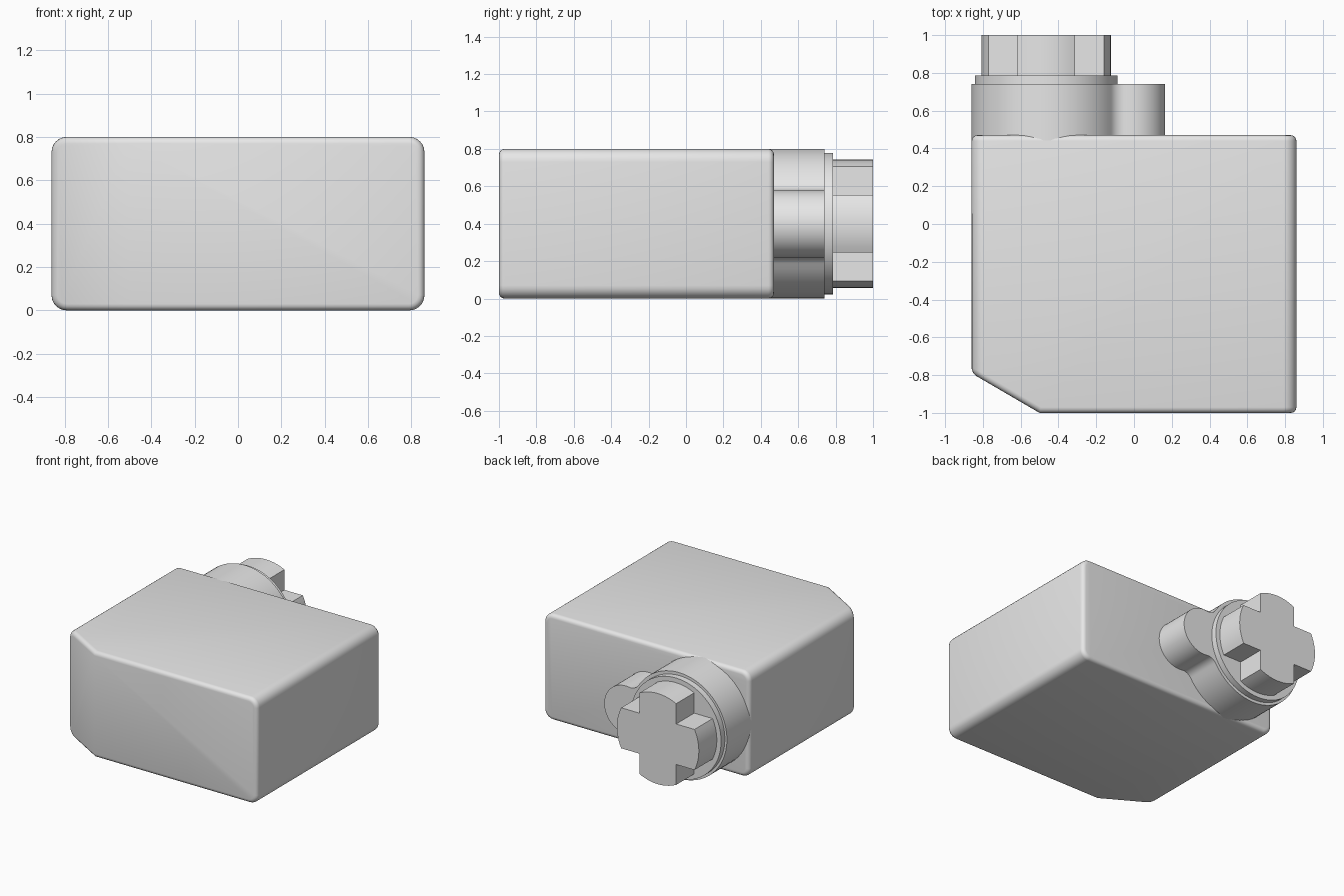
import bpy, bmesh
from math import sin, cos, pi, hypot, sqrt, atan2, asin, radians
from mathutils import Vector

cube = bpy.data.objects.get("Cube")
if cube:
    bpy.data.objects.remove(cube, do_unlink=True)

grey = bpy.data.materials.new("light_grey")
grey.use_nodes = True
grey.diffuse_color = (0.8, 0.8, 0.8, 1)
grey.node_tree.nodes["Principled BSDF"].inputs["Base Color"].default_value = (0.8, 0.8, 0.8, 1)


def arc(cx, cz, r, a0, a1, n):
    return [(cx + r * cos(a0 + (a1 - a0) * i / n), cz + r * sin(a0 + (a1 - a0) * i / n))
            for i in range(n + 1)]


def prism(outline, y0, y1):
    """Extrude an x-z outline along y."""
    bm = bmesh.new()
    face = bm.faces.new([bm.verts.new((x, y0, z)) for x, z in outline])
    moved = bmesh.ops.extrude_face_region(bm, geom=[face])["geom"]
    verts = [v for v in moved if isinstance(v, bmesh.types.BMVert)]
    bmesh.ops.translate(bm, verts=verts, vec=(0, y1 - y0, 0))
    bmesh.ops.recalc_face_normals(bm, faces=bm.faces)
    return bm


def finish(bm, name):
    bmesh.ops.recalc_face_normals(bm, faces=bm.faces)
    mesh = bpy.data.meshes.new(name)
    bm.to_mesh(mesh)
    bm.free()
    mesh.materials.append(grey)
    obj = bpy.data.objects.new(name, mesh)
    bpy.context.collection.objects.link(obj)
    bpy.ops.object.select_all(action="DESELECT")
    obj.select_set(True)
    bpy.context.view_layer.objects.active = obj
    bpy.ops.object.shade_smooth_by_angle(angle=radians(30))


# Housing: rounded box with one front corner cut off and softened rims
half_w, height, r = 0.86, 0.8, 0.07
corners = [(half_w - r, height - r), (r - half_w, height - r), (r - half_w, r), (half_w - r, r)]
outline = [p for i, (x, z) in enumerate(corners)
           for p in arc(x, z, r, i * pi / 2, (i + 1) * pi / 2, 6)]
bm = prism(outline, -1, 0.47)
cut = bmesh.ops.bisect_plane(bm, geom=bm.verts[:] + bm.edges[:] + bm.faces[:],
                             plane_co=(-0.5, -1, 0), plane_no=(-0.21, -0.36, 0), clear_outer=True)
rim = [e for e in cut["geom_cut"] if isinstance(e, bmesh.types.BMEdge)]
bmesh.ops.holes_fill(bm, edges=rim, sides=0)
bmesh.ops.recalc_face_normals(bm, faces=bm.faces)
sharp = [e for e in bm.edges if len(e.link_faces) == 2 and e.calc_face_angle() > radians(45)]
bmesh.ops.bevel(bm, geom=sharp, offset=0.03, segments=4, profile=0.5,
                affect="EDGES", clamp_overlap=True)
finish(bm, "housing")

# Gear boss: large and small rounds joined by concave fillets
cx, cz = -0.46, 0.4
big, small, fillet, gap = 0.4, 0.18, 0.08, 0.445
fx = (gap ** 2 + (big + fillet) ** 2 - (small + fillet) ** 2) / (2 * gap)
fz = sqrt((big + fillet) ** 2 - fx ** 2)
a_big, a_small = atan2(fz, fx), atan2(fz, fx - gap)
outline = arc(cx, cz, big, a_big, 2 * pi - a_big, 64)
outline += arc(cx + fx, cz - fz, fillet, pi - a_big, pi - (pi - a_small) - pi + pi, 8)[1:-1]
outline += arc(cx + gap, cz, small, -a_small, a_small, 32)
outline += arc(cx + fx, cz + fz, fillet, a_small - pi, a_big - pi, 8)[1:-1]
# lower fillet mirrors the upper one
upper = outline[-7:]
outline[65:72] = [(x, 2 * cz - z) for x, z in reversed(upper)]
finish(prism(outline, 0.42, 0.74), "gear_boss")

# Collar ring
hub_x = -0.465
finish(prism(arc(hub_x, cz, 0.378, 0, 2 * pi, 64)[:-1], 0.73, 0.785), "collar")

# Cross-shaped output hub with rounded arm ends
arm, reach = 0.153, 0.3425
spread = asin(arm / reach)
outline = []
for i in range(4):
    a = i * pi / 2
    outline += arc(hub_x, cz, reach, a - spread, a + spread, 10)
    d = a + pi / 4
    outline.append((hub_x + arm * sqrt(2) * cos(d), cz + arm * sqrt(2) * sin(d)))
finish(prism(outline, 0.775, 1), "cross_hub")
